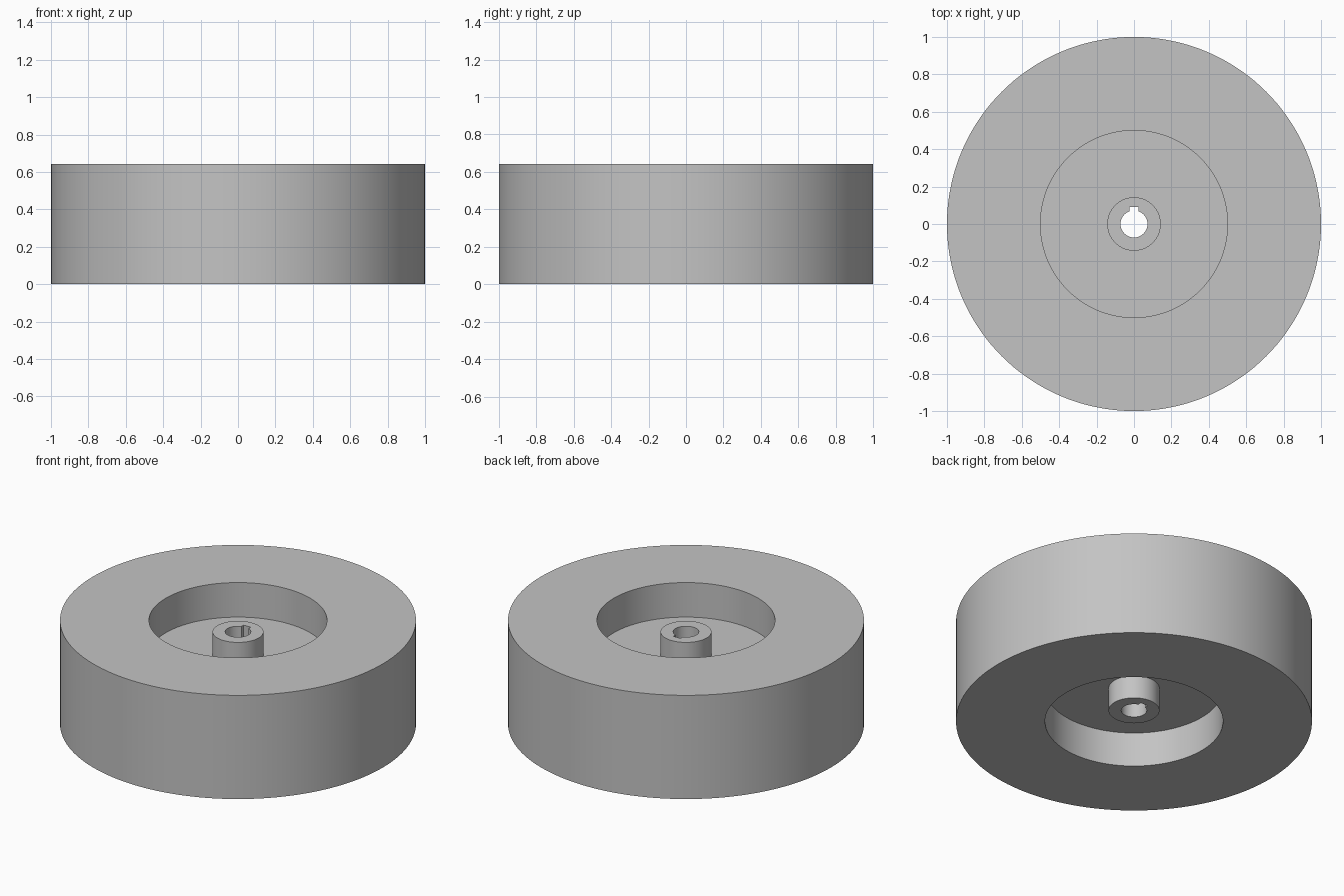
import bpy
import bmesh
import math

cube = bpy.data.objects.get("Cube")
if cube:
    bpy.data.objects.remove(cube, do_unlink=True)

SEGMENTS = 144
HEIGHT = 0.643
MID = HEIGHT / 2
RIM_R, RECESS_R, HUB_R, BORE_R = 1.0, 0.5, 0.143, 0.072
WEB_HALF, HUB_HALF = HEIGHT / 6, 0.25
KEY_WIDTH, KEY_TOP = 0.049, 0.09

grey = bpy.data.materials.new("plain grey")
grey.use_nodes = True
colour = (0.55, 0.55, 0.55, 1)
grey.diffuse_color = colour
grey.node_tree.nodes["Principled BSDF"].inputs["Base Color"].default_value = colour


def lathe(name, profile):
    """Turn a closed (radius, height) profile around the z axis."""
    bm = bmesh.new()
    rings = []
    for r, z in profile:
        angles = [math.tau * i / SEGMENTS for i in range(SEGMENTS)]
        rings.append([bm.verts.new((r * math.cos(a), r * math.sin(a), z)) for a in angles])
    for lower, upper in zip(rings, rings[1:] + rings[:1]):
        for i in range(SEGMENTS):
            j = (i + 1) % SEGMENTS
            bm.faces.new((lower[i], lower[j], upper[j], upper[i]))
    bmesh.ops.recalc_face_normals(bm, faces=bm.faces)
    mesh = bpy.data.meshes.new(name)
    bm.to_mesh(mesh)
    bm.free()
    obj = bpy.data.objects.new(name, mesh)
    bpy.context.collection.objects.link(obj)
    mesh.materials.append(grey)
    return obj


# Wheel: broad rim, thin web recessed on both sides, raised hub with a bore
half = [(BORE_R, HUB_HALF), (HUB_R, HUB_HALF), (HUB_R, WEB_HALF),
        (RECESS_R, WEB_HALF), (RECESS_R, MID), (RIM_R, MID)]
profile = [(r, MID + z) for r, z in half] + [(r, MID - z) for r, z in reversed(half)]
wheel = lathe("wheel", profile)

# Keyway slot along the back of the bore
bpy.ops.mesh.primitive_cube_add(size=1, location=(0, KEY_TOP / 2, MID))
cutter = bpy.context.object
cutter.name = "keyway_cutter"
cutter.scale = (KEY_WIDTH, KEY_TOP, HEIGHT)
cutter.hide_render = True

bpy.ops.object.select_all(action="DESELECT")
wheel.select_set(True)
bpy.context.view_layer.objects.active = wheel
cut = wheel.modifiers.new("keyway", "BOOLEAN")
cut.operation = "DIFFERENCE"
cut.solver = "EXACT"
cut.object = cutter
bpy.ops.object.modifier_apply(modifier=cut.name)
bpy.data.objects.remove(cutter, do_unlink=True)

bpy.ops.object.shade_smooth_by_angle(angle=math.radians(30))
